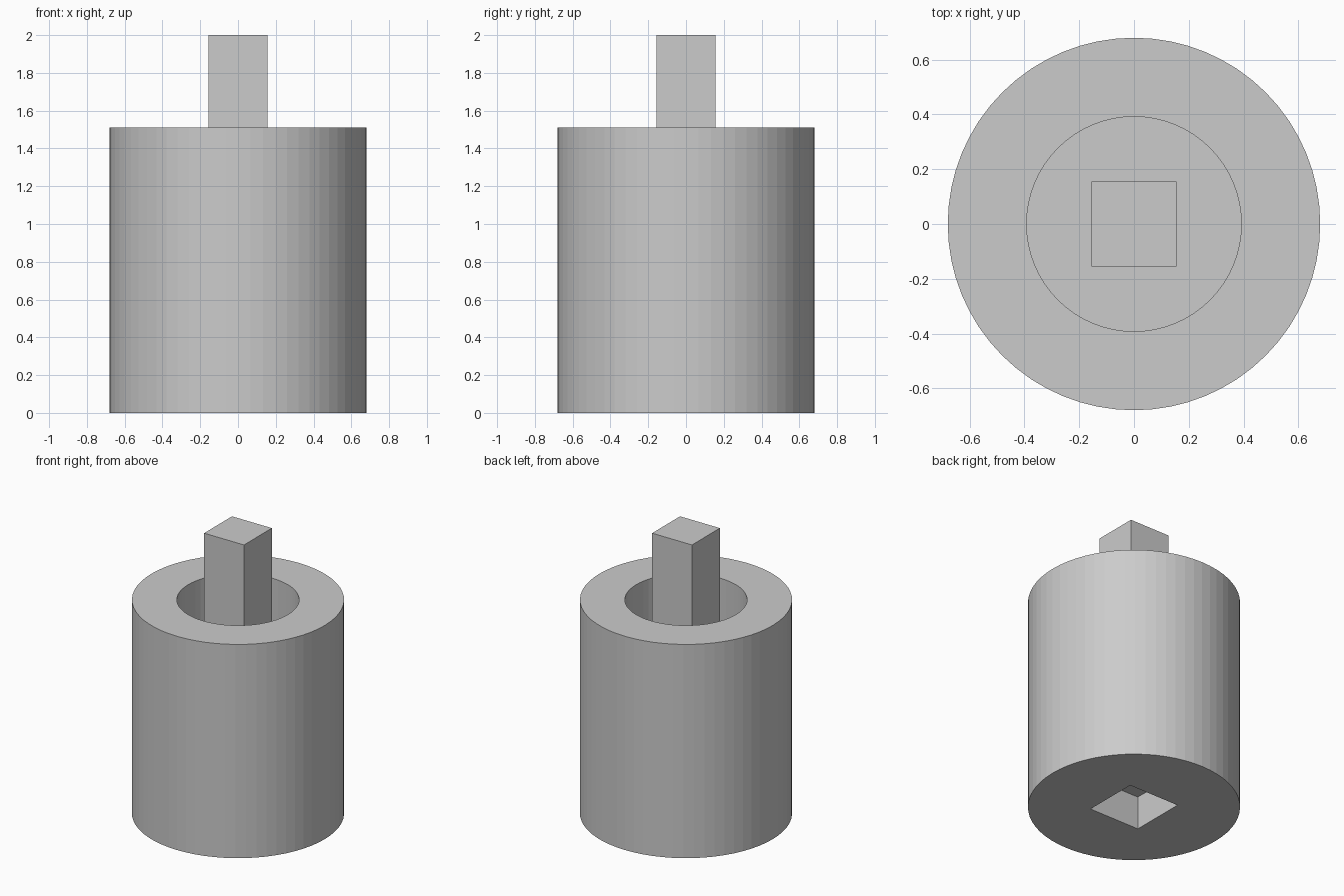
import bpy

cube = bpy.data.objects.get("Cube")
if cube:
    bpy.data.objects.remove(cube, do_unlink=True)

BODY_RADIUS, BODY_TOP = 0.68, 1.512
BORE_RADIUS, BORE_FLOOR = 0.392, 0.5
PEG_SIDE, PEG_TOP = 0.312, 2.0
SOCKET_SIDE, SOCKET_DEPTH = 0.396, 0.235
MARGIN = 0.1  # how far cutters reach outside the body

grey = bpy.data.materials.new("plain grey")
grey.use_nodes = True
colour = (0.6, 0.6, 0.6, 1)
grey.diffuse_color = colour
grey.node_tree.nodes["Principled BSDF"].inputs["Base Color"].default_value = colour


def finish(name):
    obj = bpy.context.object
    obj.name = name
    obj.data.materials.append(grey)
    return obj


def cylinder(name, radius, bottom, top):
    bpy.ops.mesh.primitive_cylinder_add(
        vertices=64, radius=radius, depth=top - bottom,
        location=(0, 0, (bottom + top) / 2))
    return finish(name)


def square_bar(name, side, bottom, top):
    bpy.ops.mesh.primitive_cube_add(size=1, location=(0, 0, (bottom + top) / 2))
    obj = finish(name)
    obj.scale = (side, side, top - bottom)
    return obj


def cut(target, cutter):
    mod = target.modifiers.new(cutter.name, 'BOOLEAN')
    mod.operation = 'DIFFERENCE'
    mod.solver = 'EXACT'
    mod.object = cutter
    cutter.hide_render = True
    cutter.display_type = 'WIRE'
    cutter.hide_set(True)


# Round body with an open bore above and a square socket below
body = cylinder("body", BODY_RADIUS, 0, BODY_TOP)
cut(body, cylinder("bore_cutter", BORE_RADIUS, BORE_FLOOR, BODY_TOP + MARGIN))
cut(body, square_bar("socket_cutter", SOCKET_SIDE, -MARGIN, SOCKET_DEPTH))

# Square peg standing on the bore floor
square_bar("square_peg", PEG_SIDE, BORE_FLOOR, PEG_TOP)
